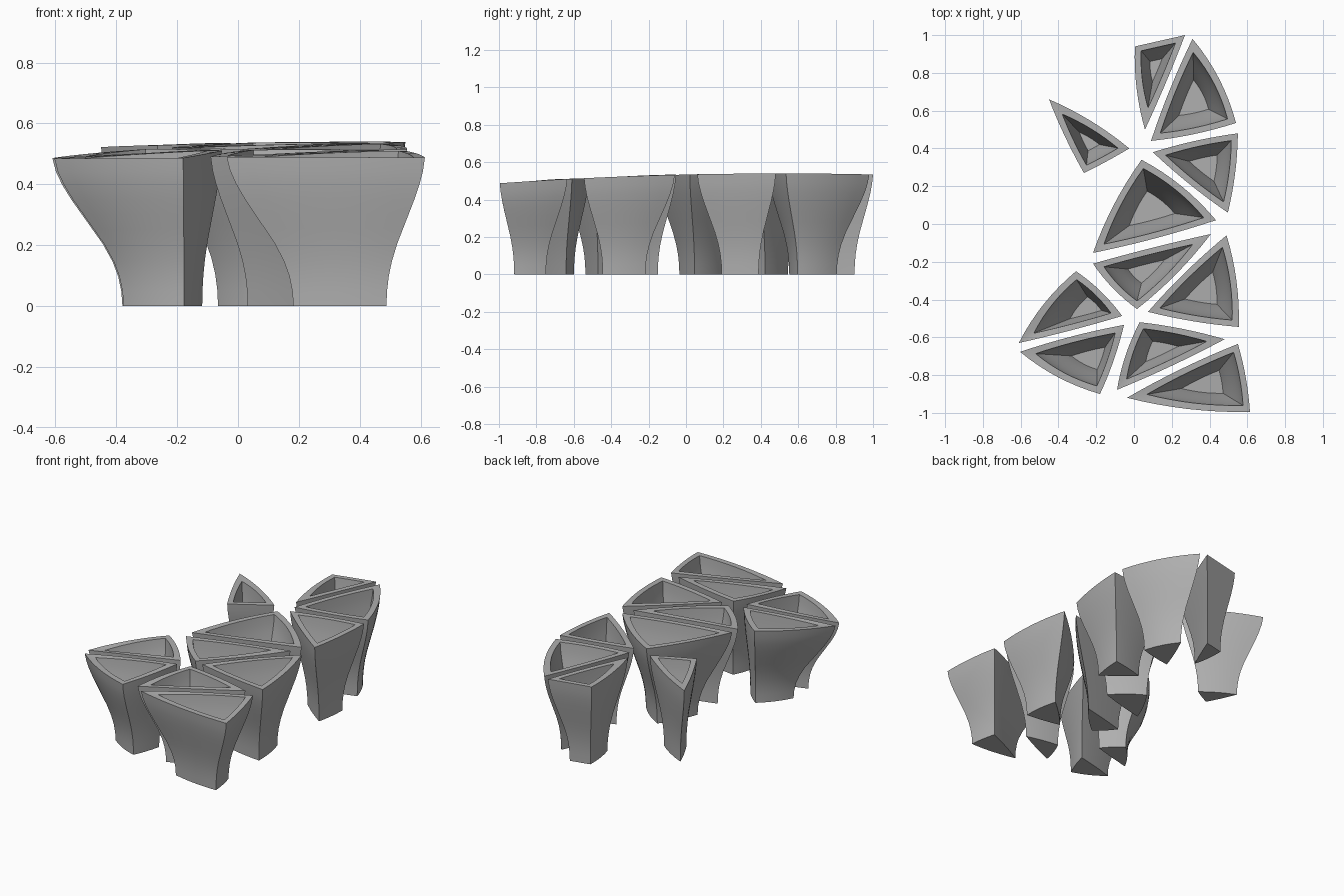
import bpy
import bmesh
from mathutils import Vector

if "Cube" in bpy.data.objects:
    bpy.data.objects.remove(bpy.data.objects["Cube"], do_unlink=True)

# One plain grey for everything
grey = bpy.data.materials.new("stone_grey")
grey.use_nodes = True
grey.diffuse_color = (0.43, 0.43, 0.43, 1)
grey.node_tree.nodes["Principled BSDF"].inputs["Base Color"].default_value = grey.diffuse_color

RIM = 0.03        # wall thickness
FOOT = 0.47       # size of the foot relative to the top
FLOOR = 0.32      # cavity floor as a fraction of the height
SEGMENTS = 8      # points per curved edge

# Flare of the walls: (height fraction, growth from foot to top)
FLARE = [(0, 0), (0.1, 0.015), (0.2, 0.06), (0.3, 0.14), (0.42, 0.28), (0.52, 0.43),
         (0.62, 0.58), (0.72, 0.73), (0.82, 0.86), (0.91, 0.95), (1, 1)]


def flare(t):
    for (a, ga), (b, gb) in zip(FLARE, FLARE[1:]):
        if t <= b:
            return FOOT + (1 - FOOT) * (ga + (gb - ga) * (t - a) / (b - a))
    return 1


def top_height(p):
    """The tops together form a very shallow dome."""
    return 0.54 - 0.023 * (p.y - 0.5) ** 2 - 0.024 * (p.x - 0.4) ** 2


def curved_triangle(corners, bulges, centre):
    """Triangle outline whose edges bow outwards."""
    points = []
    for i in range(3):
        a, b = corners[i], corners[(i + 1) % 3]
        out = Vector((b.y - a.y, a.x - b.x)).normalized()
        if out.dot((a + b) / 2 - centre) < 0:
            out = -out
        for k in range(SEGMENTS):
            t = k / SEGMENTS
            points.append(a.lerp(b, t) + out * bulges[i] * 4 * t * (1 - t))
    return points


def planter(name, corners, bulges, lean=0):
    corners = [Vector(c) for c in corners]
    centre = sum(corners, Vector((0, 0))) / 3
    outline = curved_triangle(corners, bulges, centre)
    a, b, c = corners
    la, lb, lc = (b - c).length, (c - a).length, (a - b).length
    incentre = (a * la + b * lb + c * lc) / (la + lb + lc)
    inradius = abs((b - a).cross(c - a)) / (la + lb + lc)

    bm = bmesh.new()

    def ring(t, inset):
        s = flare(t)
        middle = centre + s * (incentre - centre)
        middle.x += lean * (1 - s) / (1 - FOOT)
        size = s - inset / inradius
        verts = []
        for p in outline:
            q = middle + size * (p - incentre)
            verts.append(bm.verts.new((q.x, q.y, t * top_height(p))))
        return verts

    # Outer wall upwards, over the rim, then down the cavity
    rings = [ring(t, 0) for t, _ in FLARE]
    inner = [t for t, _ in reversed(FLARE) if t > FLOOR] + [FLOOR]
    rings += [ring(t, RIM) for t in inner]
    for low, high in zip(rings, rings[1:]):
        for i in range(len(low)):
            j = (i + 1) % len(low)
            bm.faces.new((low[i], low[j], high[j], high[i]))
    bm.faces.new(rings[0])
    bm.faces.new(rings[-1])
    bmesh.ops.recalc_face_normals(bm, faces=bm.faces)

    mesh = bpy.data.meshes.new(name)
    bm.to_mesh(mesh)
    bm.free()
    mesh.materials.append(grey)
    mesh.shade_smooth()
    mesh.set_sharp_from_angle(angle=0.5)
    obj = bpy.data.objects.new(name, mesh)
    bpy.context.collection.objects.link(obj)


# Back group
planter("planter_back_narrow", [(0.005, 0.94), (0.27, 1.0), (0.058, 0.5)], (0, 0.005, 0.018))
planter("planter_back_tall", [(0.31, 0.98), (0.54, 0.535), (0.09, 0.44)], (0.028, 0.012, 0.01))
planter("planter_back_side", [(0.55, 0.48), (0.497, 0.06), (0.1, 0.38)], (0.012, 0.01, 0.01))
planter("planter_back_single", [(-0.45, 0.66), (-0.025, 0.4), (-0.265, 0.27)], (0.018, 0.003, 0.008))
# Middle group
planter("planter_middle_large", [(0.04, 0.34), (0.434, 0.02), (-0.217, -0.153)], (0.025, 0.01, 0.02))
planter("planter_middle_long", [(0.407, -0.053), (-0.217, -0.21), (0.016, -0.45)], (0.005, 0.015, 0.018))
planter("planter_middle_side", [(0.49, -0.06), (0.555, -0.545), (0.074, -0.465)], (0.02, 0.01, 0.012))
# Front group
planter("planter_front_right_rear", [(-0.307, -0.25), (-0.063, -0.487), (-0.61, -0.63)], (0.015, 0.005, 0.025), 0.08)
planter("planter_front_right", [(-0.053, -0.534), (-0.18, -0.9), (-0.603, -0.677)], (0.01, 0.025, 0.01), 0.055)
planter("planter_front_centre", [(0.03, -0.52), (0.48, -0.61), (-0.09, -0.878)], (0.01, 0.008, 0.015))
planter("planter_front_left", [(0.55, -0.635), (0.614, -0.995), (-0.037, -0.92)], (0.01, 0.022, 0.012))
